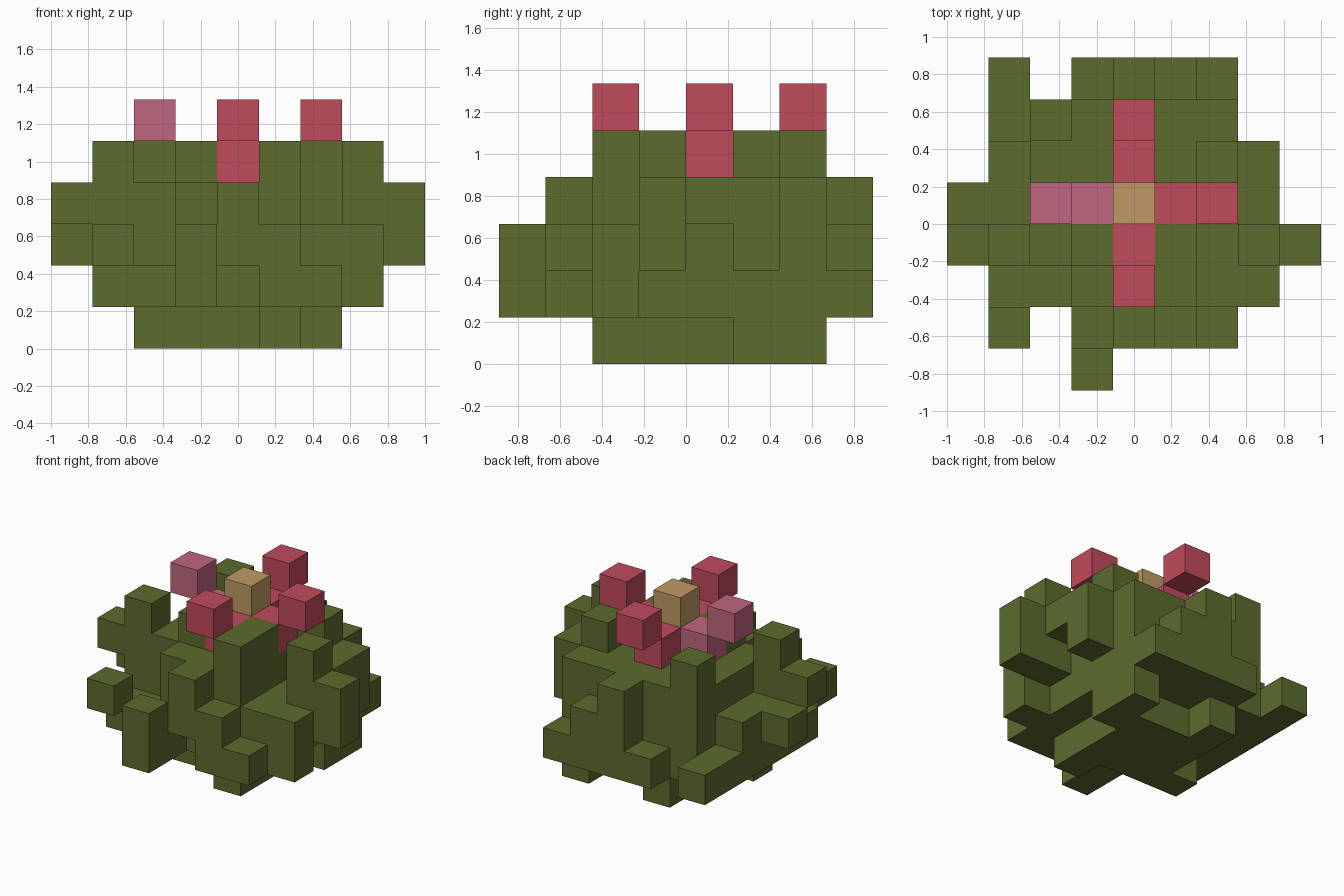
import bpy
import bmesh
from mathutils import Vector

if "Cube" in bpy.data.objects:
    bpy.data.objects.remove(bpy.data.objects["Cube"], do_unlink=True)

CELL = 2 / 9
DIRECTIONS = [Vector(d) for d in
              ((1, 0, 0), (-1, 0, 0), (0, 1, 0), (0, -1, 0), (0, 0, 1), (0, 0, -1))]


def make_material(name, colour):
    mat = bpy.data.materials.new(name)
    mat.use_nodes = True
    rgba = (*colour, 1)
    mat.diffuse_color = rgba
    bsdf = next(n for n in mat.node_tree.nodes if n.type == "BSDF_PRINCIPLED")
    bsdf.inputs["Base Color"].default_value = rgba
    return mat


def make_blocks(name, cells, mat):
    """Outer skin of a set of grid cells, with flat faces merged."""
    cells = set(cells)
    bm = bmesh.new()
    for cell in cells:
        middle = Vector(cell) + Vector((-4, -3.5, 0.5))
        for n in DIRECTIONS:
            if tuple(int(c + d) for c, d in zip(cell, n)) in cells:
                continue
            u = Vector((n.y, n.z, n.x))
            v = n.cross(u)
            corners = [middle + (n + a * u + b * v) / 2
                       for a, b in ((-1, -1), (1, -1), (1, 1), (-1, 1))]
            bm.faces.new([bm.verts.new(p * CELL) for p in corners])
    bmesh.ops.remove_doubles(bm, verts=bm.verts, dist=CELL / 100)
    bmesh.ops.dissolve_limit(bm, angle_limit=0.01, verts=bm.verts, edges=bm.edges)
    mesh = bpy.data.meshes.new(name)
    bm.to_mesh(mesh)
    bm.free()
    mesh.materials.append(mat)
    obj = bpy.data.objects.new(name, mesh)
    bpy.context.collection.objects.link(obj)
    return obj


green = make_material("olive green", (0.107, 0.147, 0.027))
red = make_material("rose red", (0.527, 0.069, 0.107))
pink = make_material("dusty pink", (0.527, 0.133, 0.209))
tan = make_material("pollen tan", (0.527, 0.323, 0.133))

# Foliage: first and last level of each column, rows from back to front
bottoms = (".1.1111..",
           ".110110..",
           ".1100002.",
           "21100013.",
           "310000122",
           ".1111011.",
           ".2.1211..",
           "...1.....")
tops = (".2.2432..",
        ".254444..",
        ".3444454.",
        "33444434.",
        "454545354",
        ".2244533.",
        ".3.2432..",
        "...3.....")

foliage = []
for row, (lows, highs) in enumerate(zip(bottoms, tops)):
    for i, (low, high) in enumerate(zip(lows, highs)):
        if low != ".":
            foliage += [(i, 7 - row, k) for k in range(int(low), int(high))]
make_blocks("foliage", foliage, green)

# Flower: four petals stepping up and out around a raised centre
for side, dx, dy, mat in (("left", 1, 0, red), ("right", -1, 0, pink),
                          ("back", 0, 1, red), ("front", 0, -1, red)):
    for part, step in (("inner", 1), ("outer", 2)):
        cell = (4 + dx * step, 4 + dy * step, 3 + step)
        make_blocks(f"{side}_petal_{part}", [cell], mat)
        # Petals sit in the foliage, never inside it
make_blocks("flower_centre", [(4, 4, 5)], tan)
